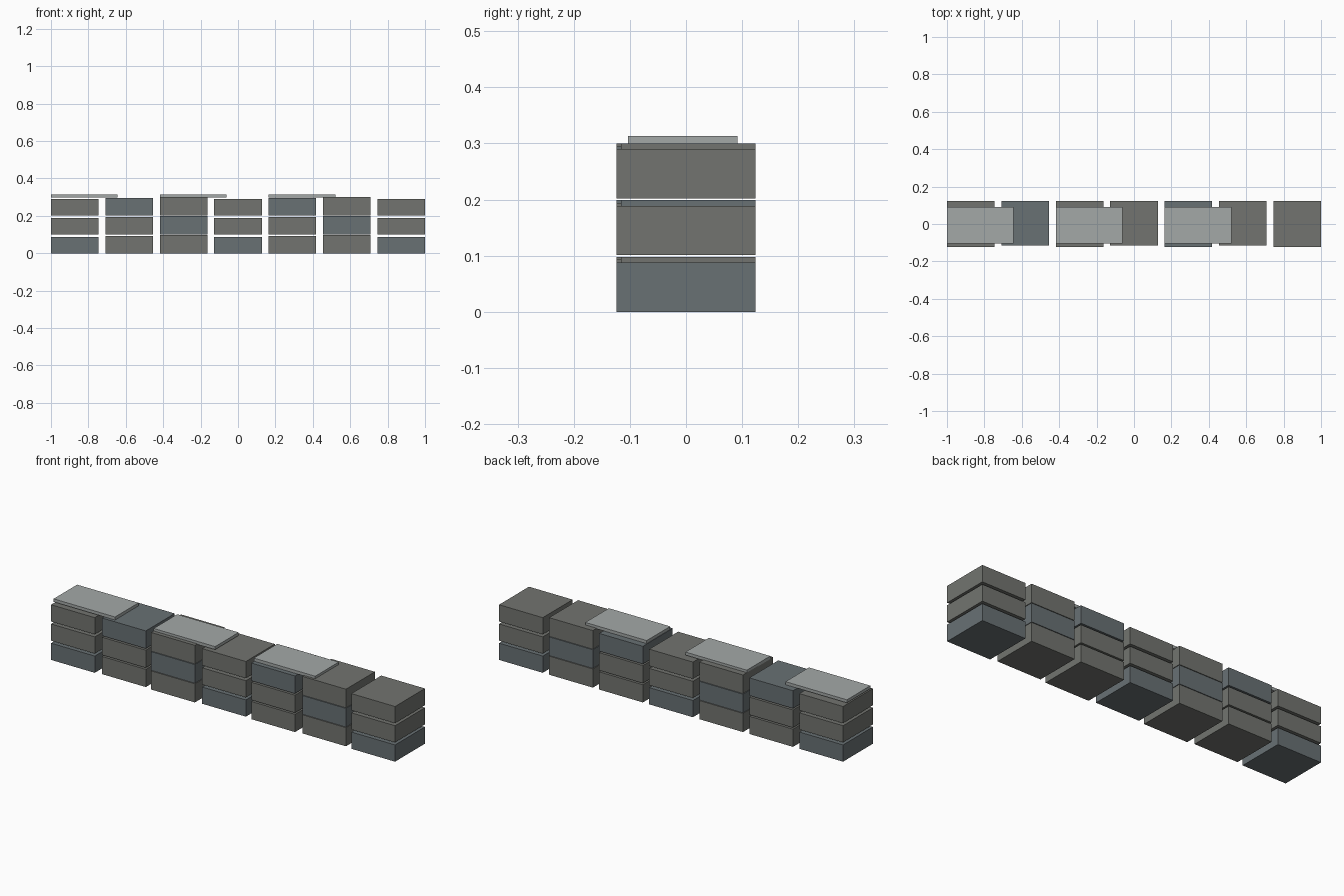
import bpy

if "Cube" in bpy.data.objects:
    bpy.data.objects.remove(bpy.data.objects["Cube"])


def material(name, rgb):
    m = bpy.data.materials.new(name)
    m.diffuse_color = (*rgb, 1)
    m.use_nodes = True
    m.node_tree.nodes["Principled BSDF"].inputs["Base Color"].default_value = m.diffuse_color
    return m


warm = material("warm_stone", (0.17, 0.175, 0.16))
cool = material("cool_stone", (0.14, 0.165, 0.175))
pale = material("pale_stone", (0.37, 0.395, 0.39))


def box(name, lo, hi, mat):
    centre = [(a + b) / 2 for a, b in zip(lo, hi)]
    bpy.ops.mesh.primitive_cube_add(size=1, location=centre)
    ob = bpy.context.object
    ob.name = name
    ob.scale = [b - a for a, b in zip(lo, hi)]
    bpy.ops.object.transform_apply(location=False, rotation=False, scale=True)
    ob.data.materials.append(mat)


WIDTH, PITCH, ROW = 0.254, 0.291, 0.101
HEIGHTS = (0.088, 0.093, 0.098)

# wall blocks: seven columns, three courses, slightly varied height and depth
for col in range(7):
    x = -1 + col * PITCH
    front = -0.124 if col % 2 == 0 else -0.116
    for row in range(3):
        z = row * ROW
        box(f"wall_block_{col}_{row}", (x, front, z),
            (x + WIDTH, 0.124, z + HEIGHTS[col % 3]),
            cool if (col + row) % 3 == 0 else warm)

# thin cap slabs bridging pairs of columns
for i in range(3):
    x = -1 + i * 2 * PITCH
    box(f"cap_slab_{i}", (x, -0.103, 0.297), (x + 0.357, 0.092, 0.313), pale)
